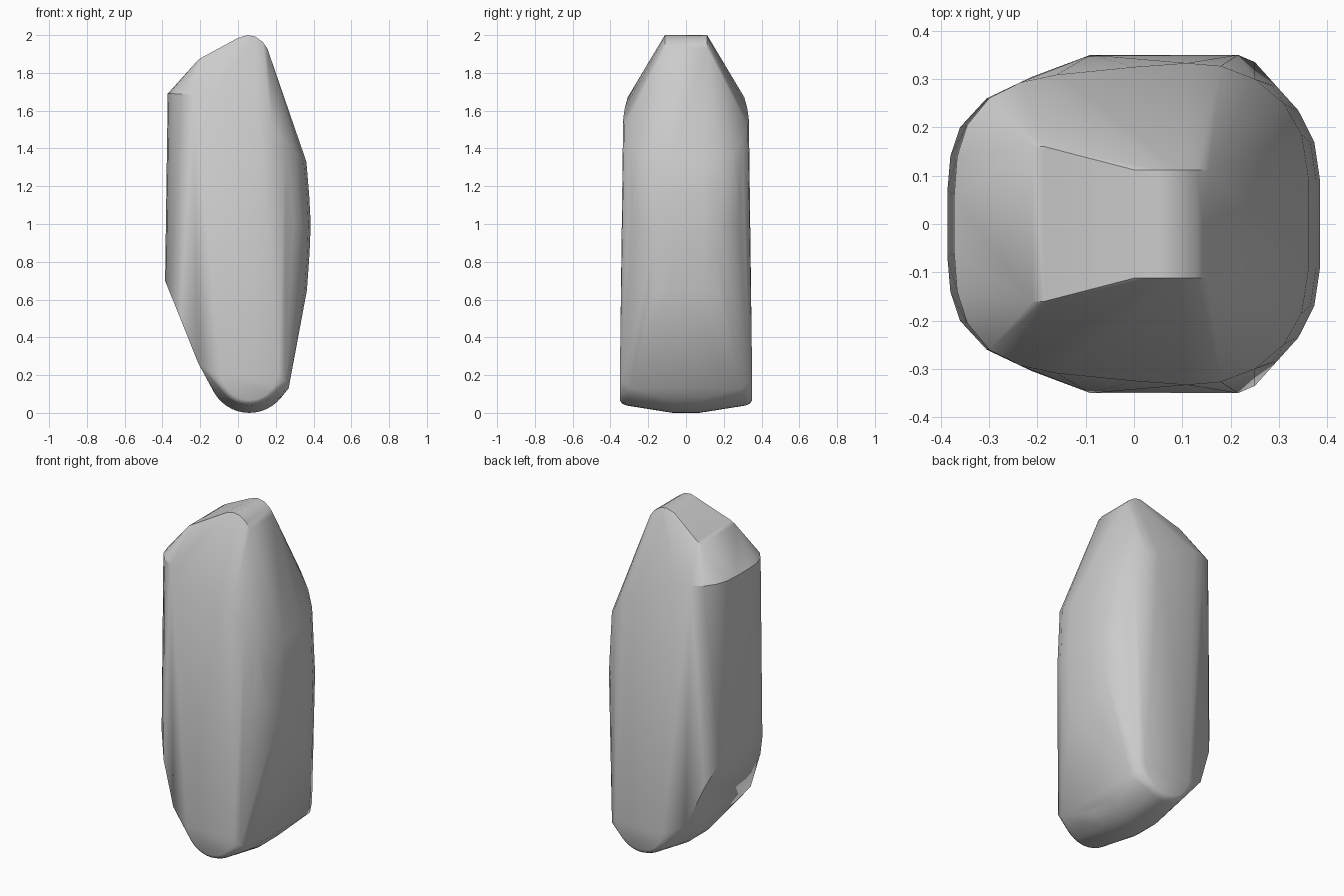
import bpy, bmesh, math

cube = bpy.data.objects.get("Cube")
if cube:
    bpy.data.objects.remove(cube)

stone = bpy.data.materials.new("stone grey")
stone.use_nodes = True
GREY = (0.6, 0.6, 0.6, 1)
stone.diffuse_color = GREY
stone.node_tree.nodes["Principled BSDF"].inputs["Base Color"].default_value = GREY

points = []


def add(x, y, z):
    """Add a point and its mirror across the y = 0 plane."""
    points.extend([(x, y, z), (x, -y, z)])


# Crest: narrow ridge that widens towards the low shoulder
for p in [(-0.21, 0.16, 1.87), (-0.185, 0.16, 1.885), (0, 0.112, 1.985),
          (0.05, 0.112, 2.0), (0.09, 0.112, 1.993), (0.13, 0.112, 1.965), (0.155, 0.112, 1.93)]:
    add(*p)

# Sloping rim where the cap meets the upright sides
for p in [(-0.372, 0.06, 1.69), (-0.366, 0.14, 1.69), (-0.345, 0.205, 1.69), (-0.3, 0.26, 1.688),
          (-0.235, 0.293, 1.683), (-0.16, 0.309, 1.67), (0, 0.325, 1.61), (0.11, 0.333, 1.55),
          (0.18, 0.327, 1.525), (0.25, 0.3, 1.44), (0.31, 0.25, 1.37), (0.347, 0.185, 1.335),
          (0.362, 0.09, 1.33)]:
    add(*p)

# Bulging side: rounded corner bands at several heights
for z, reach in [(1.15, 0.377), (1.0, 0.385), (0.85, 0.379), (0.65, 0.365)]:
    for back, y in [(0, 0.09), (0.012, 0.17), (0.045, 0.235), (0.09, 0.285)]:
        add(reach - back, y, z)

# Undercut: the lower edge of the upright back, cut by a slanted plane
for x, y in [(-0.386, 0.07), (-0.38, 0.14), (-0.36, 0.2), (-0.305, 0.26), (-0.21, 0.305)]:
    add(x, y, 0.7 - 2.49 * (x + 0.386))

# Rounded foot: arcs that shrink towards the flat end faces
for y, r in [(0.07, 0.215), (0.315, 0.176), (0.338, 0.166), (0.35, 0.148)]:
    for i in range(17):
        a = math.radians(200 + 140 * i / 16)
        add(0.06 + r * math.cos(a), y, 0.215 + r * math.sin(a))
for p in [(0.268, 0.29, 0.13), (0.25, 0.335, 0.17), (0.215, 0.35, 0.2), (-0.09, 0.35, 0.2)]:
    add(*p)

# Wrap the sections in one closed skin
bm = bmesh.new()
for p in points:
    bm.verts.new(p)
hull = bmesh.ops.convex_hull(bm, input=bm.verts)
loose = {v for v in hull["geom_interior"] + hull["geom_unused"]
         if isinstance(v, bmesh.types.BMVert) and v.is_valid}
bmesh.ops.delete(bm, geom=list(loose), context='VERTS')
bmesh.ops.dissolve_limit(bm, angle_limit=math.radians(0.5), verts=bm.verts, edges=bm.edges)
bmesh.ops.recalc_face_normals(bm, faces=bm.faces)

mesh = bpy.data.meshes.new("boulder")
bm.to_mesh(mesh)
bm.free()
mesh.materials.append(stone)
boulder = bpy.data.objects.new("boulder", mesh)
bpy.context.collection.objects.link(boulder)
bpy.context.view_layer.objects.active = boulder
boulder.select_set(True)
bpy.ops.object.shade_smooth_by_angle(angle=math.radians(35))
